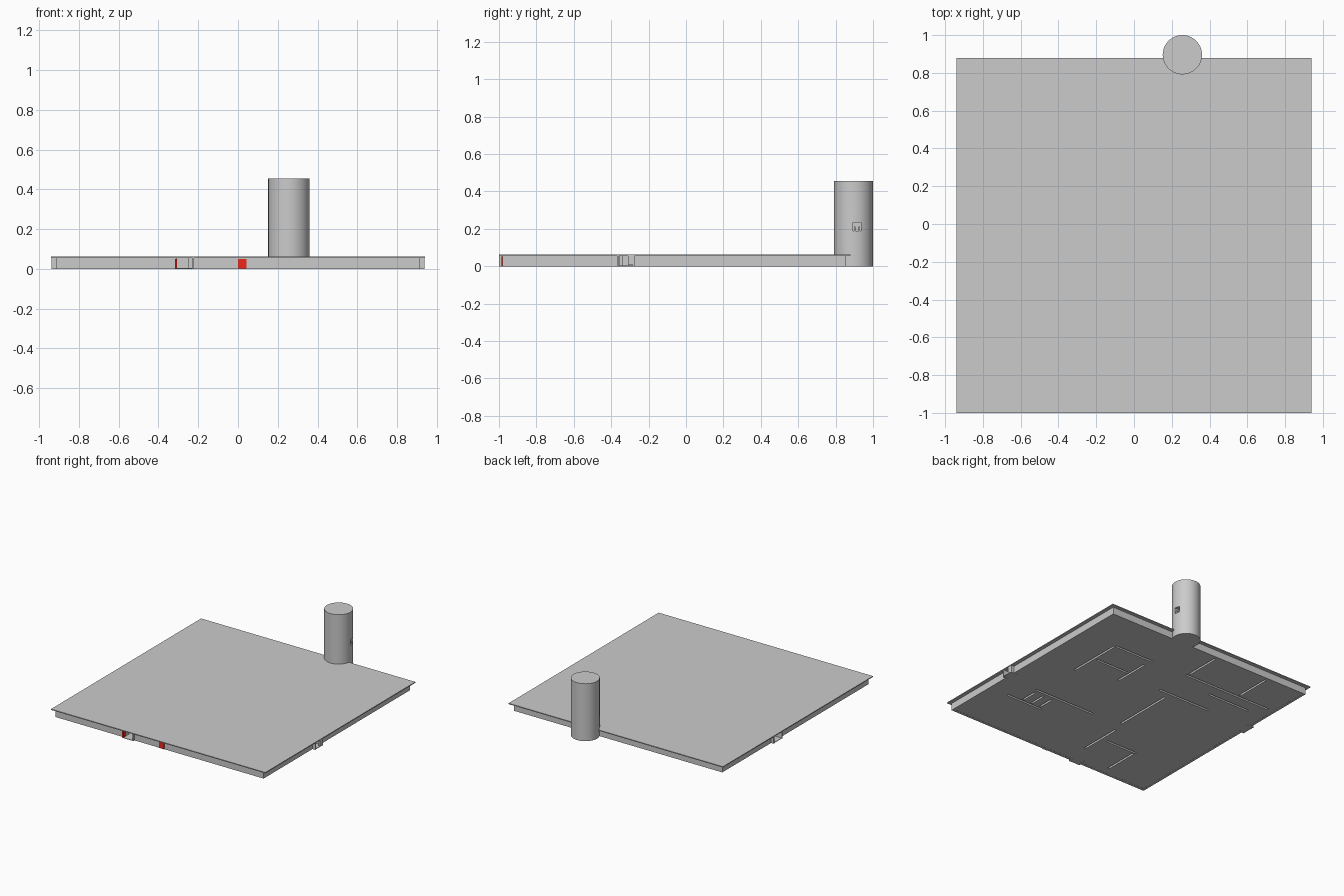
import bpy, bmesh, math
from mathutils import Matrix, Vector

if "Cube" in bpy.data.objects:
    bpy.data.objects.remove(bpy.data.objects["Cube"])

H = 0.056          # wall height
T = 0.016          # interior wall thickness
XL, XR, YF, YB = -0.915, 0.912, -0.982, 0.852   # outer wall faces


def add_box(bm, x0, x1, y0, y1, z0, z1, open_bottom=False):
    m = Matrix.Translation(((x0 + x1) / 2, (y0 + y1) / 2, (z0 + z1) / 2)) @ \
        Matrix.Diagonal((x1 - x0, y1 - y0, z1 - z0, 1))
    verts = bmesh.ops.create_cube(bm, size=1, matrix=m)["verts"]
    if open_bottom:
        faces = {f for v in verts for f in v.link_faces}
        low = min(faces, key=lambda f: f.calc_center_median().z)
        bmesh.ops.delete(bm, geom=[low], context='FACES_ONLY')


def boxes(name, dims, open_bottom=False):
    bm = bmesh.new()
    for d in dims:
        add_box(bm, *d, open_bottom)
    me = bpy.data.meshes.new(name)
    bm.to_mesh(me)
    bm.free()
    ob = bpy.data.objects.new(name, me)
    bpy.context.collection.objects.link(ob)
    return ob


def cut(ob, cutter):
    cutter.hide_render = True
    cutter.hide_viewport = True
    cutter.display_type = 'WIRE'
    mod = ob.modifiers.new("cut", 'BOOLEAN')
    mod.operation = 'DIFFERENCE'
    mod.solver = 'EXACT'
    mod.use_self = True
    mod.object = cutter


# Flat roof with a small overhang
boxes("roof", [(-0.94, 0.94, -1.0, 0.88, H, 0.063)])

# Outer walls, leaving doorways at the three porches
W = 0.02
FD, RD, LD = (-0.315, -0.22), (-0.37, -0.275), (0.13, 0.24)
boxes("outer_walls", [
    (XL, FD[0], YF, YF + W, 0, H), (FD[1], XR, YF, YF + W, 0, H),
    (XL, XR, YB - W, YB, 0, H),
    (XR - W, XR, YF + W, RD[0], 0, H), (XR - W, XR, RD[1], YB - W, 0, H),
    (XL, XL + W, YF + W, LD[0], 0, H), (XL, XL + W, LD[1], YB - W, 0, H)])

# Porch side walls, door frame and porch floors
P = 0.008
boxes("porch_walls", [
    (FD[0], FD[0] + P, -0.985, -0.93, 0, H), (FD[1] - P, FD[1], -0.999, -0.93, 0, H),
    (0.88, 0.937, RD[0], RD[0] + P, 0, H), (0.88, 0.937, RD[1] - P, RD[1], 0, H),
    (0.925, 0.937, -0.31, -0.283, 0.006, H),
    (-0.937, -0.88, LD[0], LD[0] + P, 0, H), (-0.937, -0.88, LD[1] - P, LD[1], 0, H)])
boxes("porch_floors", [
    (FD[0] + P, FD[1] - P, -0.998, YF + W, 0.001, 0.005),
    (XR - W, 0.936, RD[0] + P, RD[1] - P, 0.001, 0.005),
    (-0.936, XL + W, LD[0] + P, LD[1] - P, 0.001, 0.005)])

# Interior walls along x: (y, x0, x1), and along y: (x, y0, y1)
along_x = [(0.50, 0.24, 0.59), (0.26, 0.28, 0.57), (-0.36, 0.09, 0.63),
           (-0.55, 0.42, 0.74), (0.22, -0.52, -0.06), (0.51, -0.85, -0.07),
           (0.40, -0.75, -0.38), (-0.60, -0.52, -0.25)]
along_y = [(0.60, 0.04, 0.49), (0.26, 0.13, 0.42), (-0.16, -0.34, 0.16),
           (-0.08, 0.53, 0.82), (-0.56, 0.53, 0.82), (-0.51, -0.90, -0.62),
           (-0.19, -0.78, -0.44)] + [(x, -0.53, -0.40) for x in (0.45, 0.53, 0.61)]


def plan(z0, z1):
    return [(a, b, y - T / 2, y + T / 2, z0, z1) for y, a, b in along_x] + \
           [(x - T / 2, x + T / 2, a, b, z0, z1) for x, a, b in along_y]


boxes("interior_walls", plan(0.003, H - 0.001), open_bottom=True)

# Floor slab, slotted under the hollow interior walls
floor = boxes("floor", [(XL + W, XR - W, YF + W, YB - W, 0.001, 0.005)])
cut(floor, boxes("floor_slots", plan(-0.02, 0.03)))

# Red doors
red = bpy.data.materials.new("red_paint")
red.diffuse_color = (0.85, 0.02, 0.01, 1)
red.use_nodes = True
red.node_tree.nodes["Principled BSDF"].inputs["Base Color"].default_value = red.diffuse_color
doors = boxes("red_doors", [(0.0, 0.042, -0.987, -0.975, 0.001, 0.051),
                            (-0.318, -0.306, -0.997, -0.965, 0.001, 0.051)])
doors.data.materials.append(red)

# Round tower at the back
bpy.ops.mesh.primitive_cylinder_add(vertices=48, radius=0.104, depth=0.455,
                                    location=(0.256, 0.896, 0.2275))
tower = bpy.context.object
tower.name = "tower"
bpy.ops.object.shade_smooth_by_angle(angle=math.radians(30))

# Tower window recess with a sill and small posts
cut(tower, boxes("tower_window_cutter", [(0.32, 0.40, 0.893, 0.935, 0.188, 0.235)]))
boxes("tower_window_frame", [(0.325, 0.352, 0.897, 0.905, 0.188, 0.212),
                             (0.325, 0.352, 0.922, 0.930, 0.188, 0.212)])
